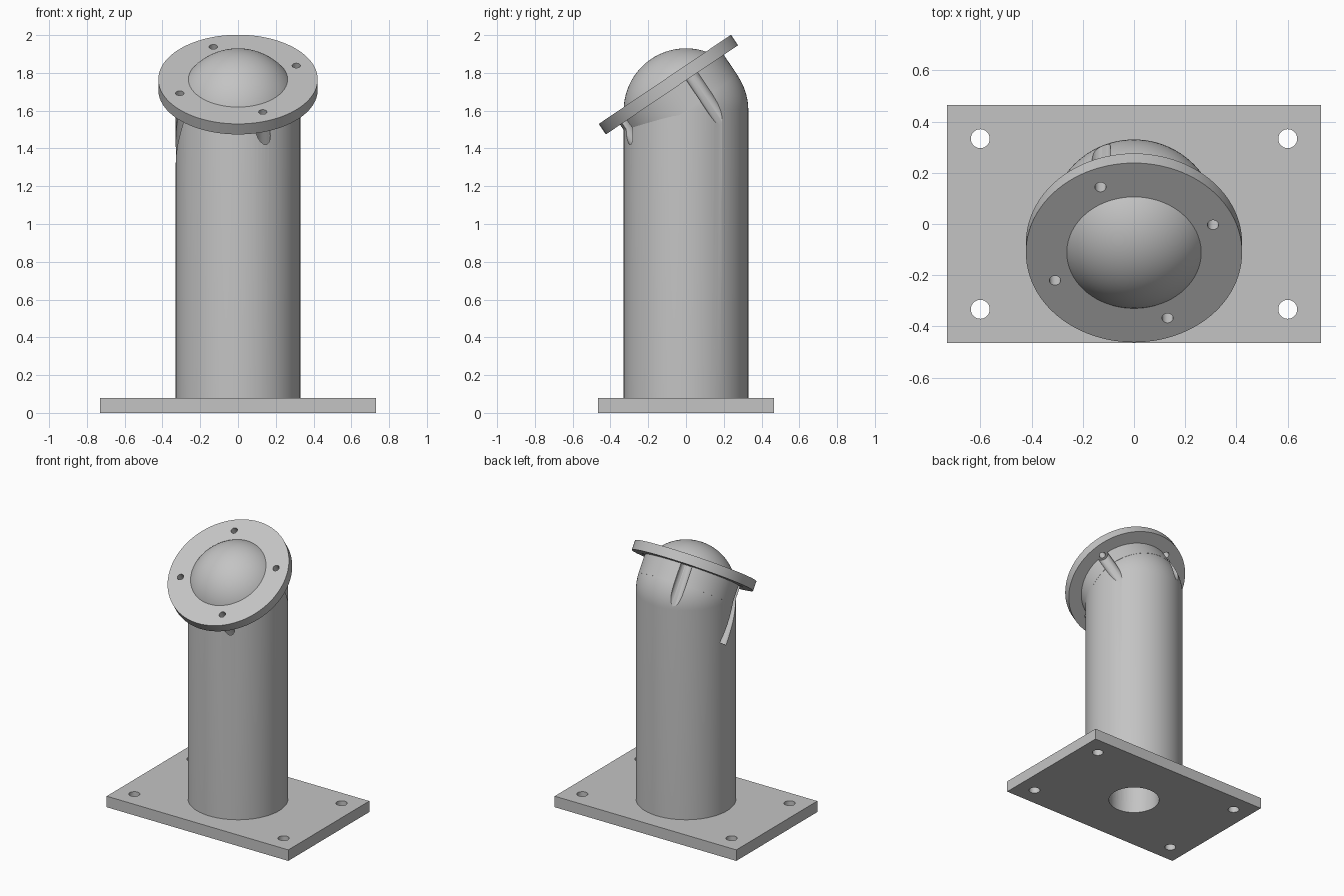
import bpy
import bmesh
import math
from mathutils import Matrix, Vector

cube = bpy.data.objects.get("Cube")
if cube:
    bpy.data.objects.remove(cube, do_unlink=True)

RADIUS = 0.33
DOME_Z = 1.6
PLATE_H = 0.08
FACE = 0.2          # flange front, measured along the tilted axis
THICK = 0.067
TILT = Matrix.Translation((0, 0, DOME_Z)) @ Matrix.Rotation(math.radians(34), 4, "X")
IDENT = Matrix.Identity(4)

steel = bpy.data.materials.new("light_grey_steel")
steel.use_nodes = True
steel.diffuse_color = (0.55, 0.55, 0.55, 1)
steel.node_tree.nodes["Principled BSDF"].inputs["Base Color"].default_value = (0.55, 0.55, 0.55, 1)


def add_object(name, bm):
    bmesh.ops.recalc_face_normals(bm, faces=bm.faces)
    mesh = bpy.data.meshes.new(name)
    bm.to_mesh(mesh)
    bm.free()
    mesh.materials.append(steel)
    obj = bpy.data.objects.new(name, mesh)
    bpy.context.collection.objects.link(obj)
    return obj


def rod(name, radius, low, high, x=0, y=0, frame=IDENT, sides=96):
    """Solid cylinder along the z axis of the given frame."""
    bm = bmesh.new()
    place = frame @ Matrix.Translation((x, y, (low + high) / 2))
    bmesh.ops.create_cone(bm, cap_ends=True, segments=sides, radius1=radius,
                          radius2=radius, depth=high - low, matrix=place)
    return add_object(name, bm)


def cut(target, cutters):
    """Subtract the cutters and bake the result."""
    for c in cutters:
        c.hide_render = True
        mod = target.modifiers.new("cut", "BOOLEAN")
        mod.operation = "DIFFERENCE"
        mod.solver = "EXACT"
        mod.object = c
    graph = bpy.context.evaluated_depsgraph_get()
    mesh = bpy.data.meshes.new_from_object(target.evaluated_get(graph))
    target.modifiers.clear()
    target.data = mesh


# Base plate
bm = bmesh.new()
bmesh.ops.create_cube(bm, size=1, matrix=Matrix.Translation((0, 0, PLATE_H / 2))
                      @ Matrix.Diagonal((1.46, 0.93, PLATE_H, 1)))
base_plate = add_object("base_plate", bm)

# Column with rounded top, lathed from a profile
bm = bmesh.new()
profile = [(0, PLATE_H), (RADIUS, PLATE_H)]
profile += [(RADIUS * math.cos(a), DOME_Z + RADIUS * math.sin(a))
            for a in (math.pi / 2 * i / 24 for i in range(25))]
verts = [bm.verts.new(Vector((r, 0, z))) for r, z in profile]
edges = [bm.edges.new(pair) for pair in zip(verts, verts[1:])]
bmesh.ops.spin(bm, geom=verts + edges, cent=(0, 0, 0), axis=(0, 0, 1),
               angle=math.tau, steps=96, use_duplicate=False)
bmesh.ops.remove_doubles(bm, verts=bm.verts, dist=0.0001)
column = add_object("domed_column", bm)

# Tilted neck and flange
neck = rod("neck", RADIUS + 0.001, 0, FACE - THICK + 0.001, frame=TILT)
flange = rod("flange", 0.422, FACE - THICK, FACE, frame=TILT)

# Cutters: cable bore, anchor holes, flange holes and screw pockets behind them
bore = rod("bore_cutter", 0.17, -0.1, DOME_Z - 0.1, sides=64)
anchors = [rod("anchor_cutter", 0.037, -0.1, 0.2, sx * 0.6, sy * 0.333, sides=32)
           for sx in (-1, 1) for sy in (-1, 1)]
holes, pockets = [], []
for i in range(4):
    a = math.radians(23 + 90 * i)
    x, y = 0.335 * math.cos(a), 0.335 * math.sin(a)
    holes.append(rod("hole_cutter", 0.022, 0, 0.4, x, y, TILT, 32))
    pockets.append(rod("pocket_cutter", 0.04, FACE - 0.465, FACE - THICK + 0.01, x, y, TILT, 32))

cut(base_plate, [bore] + anchors)
cut(column, [bore] + pockets)
cut(neck, [bore] + pockets)
cut(flange, holes)
for c in [bore] + anchors + holes + pockets:
    bpy.data.objects.remove(c, do_unlink=True)

# Smooth shading with crisp rims
bpy.ops.object.select_all(action="DESELECT")
for obj in (base_plate, column, neck, flange):
    obj.select_set(True)
bpy.context.view_layer.objects.active = column
bpy.ops.object.shade_smooth_by_angle(angle=math.radians(30))
